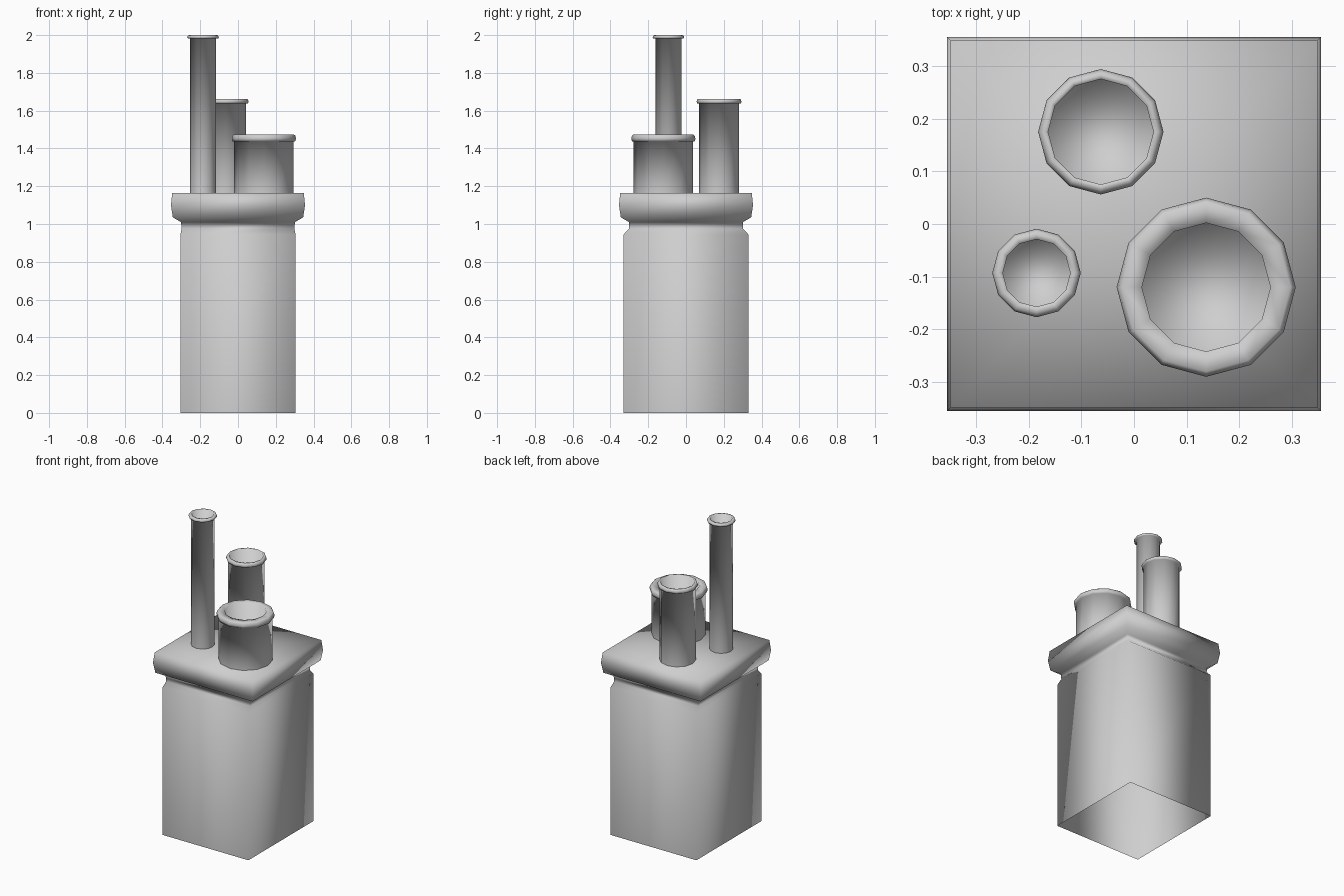
import bpy
import bmesh
from math import cos, sin, tau

cube = bpy.data.objects.get("Cube")
if cube:
    bpy.data.objects.remove(cube, do_unlink=True)

# One plain stone colour
stone = bpy.data.materials.new("plain grey stone")
stone.use_nodes = True
colour = (0.62, 0.62, 0.62, 1)
stone.diffuse_color = colour
stone.node_tree.nodes["Principled BSDF"].inputs["Base Color"].default_value = colour


def stack_rings(name, rings, poke_top=False):
    """Skin a list of rings, close the last one, leave the first one open."""
    bm = bmesh.new()
    loops = [[bm.verts.new(p) for p in ring] for ring in rings]
    for low, high in zip(loops, loops[1:]):
        n = len(low)
        for i in range(n):
            j = (i + 1) % n
            bm.faces.new((low[i], low[j], high[j], high[i]))
    lid = bm.faces.new(loops[-1])
    if poke_top:
        bmesh.ops.poke(bm, faces=[lid])
    for face in bm.faces:
        face.smooth = True
    mesh = bpy.data.meshes.new(name)
    bm.to_mesh(mesh)
    bm.free()
    obj = bpy.data.objects.new(name, mesh)
    bpy.context.collection.objects.link(obj)
    mesh.materials.append(stone)
    return obj


def rectangle(hx, hy, z):
    return [(-hx, -hy, z), (hx, -hy, z), (hx, hy, z), (-hx, hy, z)]


def circle(cx, cy, r, z, sides=12):
    return [(cx + r * cos(tau * i / sides), cy + r * sin(tau * i / sides), z)
            for i in range(sides)]


# Stack with narrow neck and overhanging cap, open underneath
stack_profile = [
    (0.305, 0.33, 0), (0.305, 0.33, 0.945), (0.298, 0.302, 0.975),
    (0.302, 0.302, 1.01), (0.345, 0.345, 1.035), (0.355, 0.355, 1.1),
    (0.348, 0.348, 1.165),
]
stack_rings("chimney_stack", [rectangle(*p) for p in stack_profile], poke_top=True)


# Hollow pots with rolled rims
def pot(name, x, y, tube, rim, bore, top, lip):
    base = 1.16
    profile = [
        (tube, base), (tube, top - lip), (rim - 0.004, top - lip),
        (rim, top - lip * 0.6), (rim - 0.004, top - lip * 0.15),
        (rim - 0.01, top), (bore, top), (bore, base + 0.02),
    ]
    stack_rings(name, [circle(x, y, r, z) for r, z in profile])


pot("wide_pot", 0.137, -0.12, 0.158, 0.17, 0.122, 1.473, 0.035)
pot("middle_pot", -0.063, 0.175, 0.106, 0.119, 0.1, 1.663, 0.025)
pot("tall_pot", -0.185, -0.093, 0.069, 0.084, 0.064, 2.0, 0.018)
